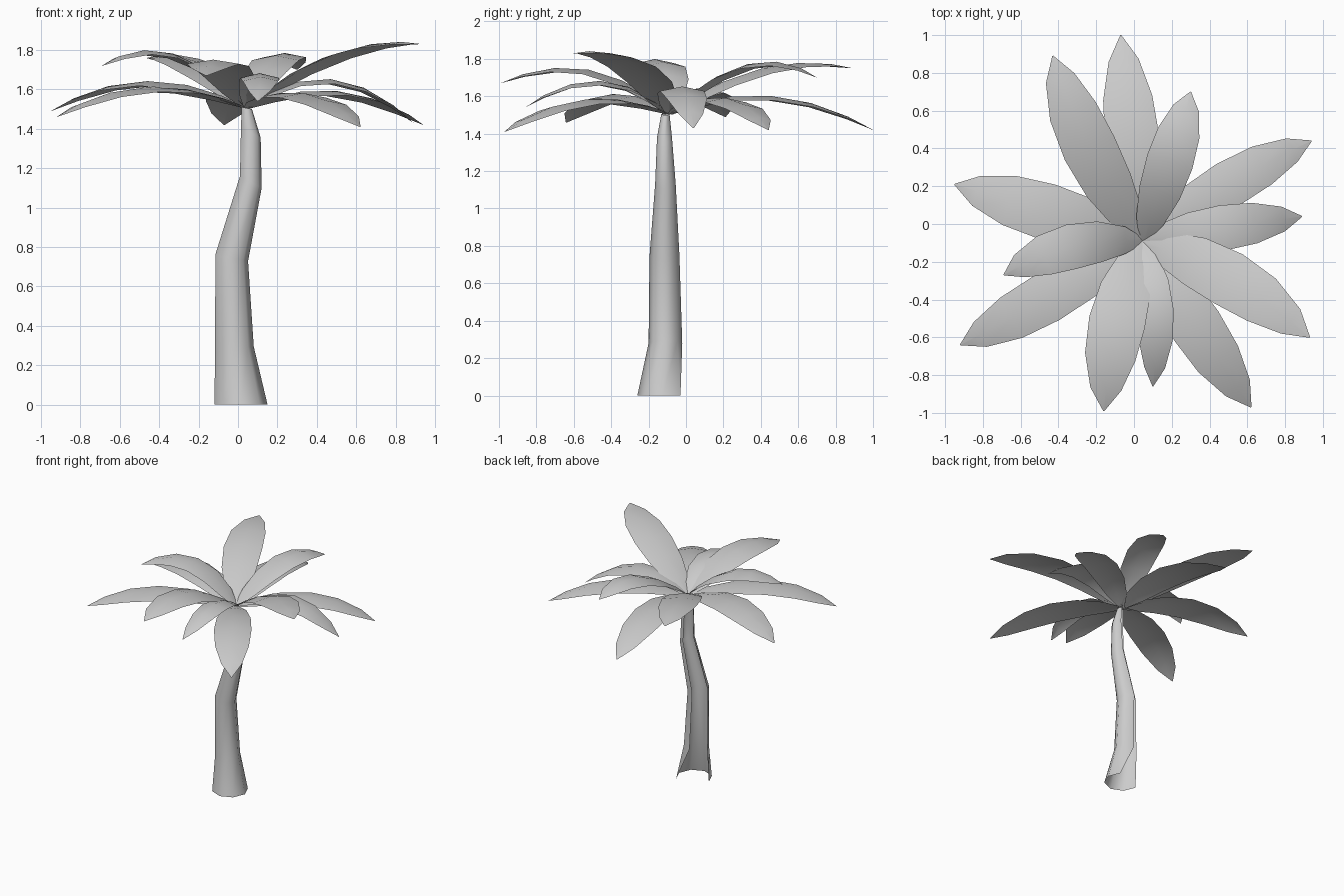
import bpy, math
from mathutils import Vector


def add_mesh(name, verts, faces):
    mesh = bpy.data.meshes.new(name)
    mesh.from_pydata(verts, [], faces)
    mesh.polygons.foreach_set("use_smooth", [True] * len(faces))
    mesh.update()
    obj = bpy.data.objects.new(name, mesh)
    bpy.context.collection.objects.link(obj)
    return obj


def grid_faces(rows, cols):
    return [(r * cols + c, r * cols + c + 1, (r + 1) * cols + c + 1, (r + 1) * cols + c)
            for r in range(rows - 1) for c in range(cols - 1)]


# Trunk: bent, tapering octagonal shell with a slot open towards the back left
# centre x, centre y, height, radius x, radius y, tilt along x
rings = [(0.015, -0.125, 0.00, 0.135, 0.135, 0.0),
         (-0.018, -0.110, 0.28, 0.098, 0.090, 0.15),
         (-0.032, -0.115, 0.745, 0.083, 0.080, -0.2),
         (0.065, -0.110, 1.13, 0.055, 0.055, -0.55),
         (0.065, -0.115, 1.38, 0.050, 0.040, -0.5),
         (0.045, -0.110, 1.505, 0.026, 0.022, -0.2)]
angles = [math.radians(a) for a in range(180, 451, 45)]
cols = len(angles)
trunk = [(x + rx * math.cos(a), y + ry * math.sin(a), z + tilt * rx * math.cos(a))
         for x, y, z, rx, ry, tilt in rings for a in angles]
faces = grid_faces(len(rings), cols)
faces[cols - 2] = (cols - 2, 2 * cols - 1, 2 * cols - 2)   # slot widens at the foot
add_mesh("trunk", trunk, faces)

# Fronds: arched blades with a raised centre rib
root = Vector((0.045, -0.09, 1.505))
outline = [(0, 0.15), (0.12, 0.6), (0.3, 0.9), (0.5, 1), (0.7, 0.9), (0.88, 0.55), (1, 0.02)]


def frond(name, mid, tip, half_width):
    mid, tip = Vector(mid), Vector(tip)
    ctrl = 2 * mid - (root + tip) / 2          # arc passes through mid
    verts = []
    for t, w in outline:
        p = root * (1 - t) ** 2 + ctrl * 2 * t * (1 - t) + tip * t * t
        d = (ctrl - root) * (1 - t) + (tip - ctrl) * t
        side = Vector((d.y, -d.x, 0)).normalized() * half_width * w
        fold = Vector((0, 0, 0.012 * w))
        verts += [p - side - fold, p + fold, p + side - fold]
    faces = [tuple(reversed(f)) for f in grid_faces(len(outline), 3)]
    add_mesh(name, verts, faces)


# middle point, tip, half width
fronds = [((-0.235, 0.40, 1.735), (-0.43, 0.89, 1.75), 0.145),
          ((-0.01, 0.45, 1.59), (-0.07, 1.00, 1.42), 0.145),
          ((0.19, 0.33, 1.76), (0.30, 0.70, 1.70), 0.125),
          ((0.50, 0.21, 1.58), (0.94, 0.44, 1.42), 0.125),
          ((0.47, -0.02, 1.64), (0.89, 0.04, 1.43), 0.12),
          ((0.50, -0.29, 1.77), (0.93, -0.60, 1.83), 0.15),
          ((0.33, -0.54, 1.57), (0.62, -0.97, 1.41), 0.14),
          ((0.11, -0.46, 1.67), (0.10, -0.86, 1.54), 0.10),
          ((-0.09, -0.52, 1.73), (-0.16, -0.99, 1.67), 0.15),
          ((-0.46, -0.39, 1.60), (-0.92, -0.64, 1.46), 0.135),
          ((-0.33, -0.12, 1.77), (-0.69, -0.27, 1.72), 0.12),
          ((-0.46, 0.065, 1.63), (-0.95, 0.21, 1.49), 0.15)]
for i, args in enumerate(fronds, 1):
    frond(f"frond_{i}", *args)
